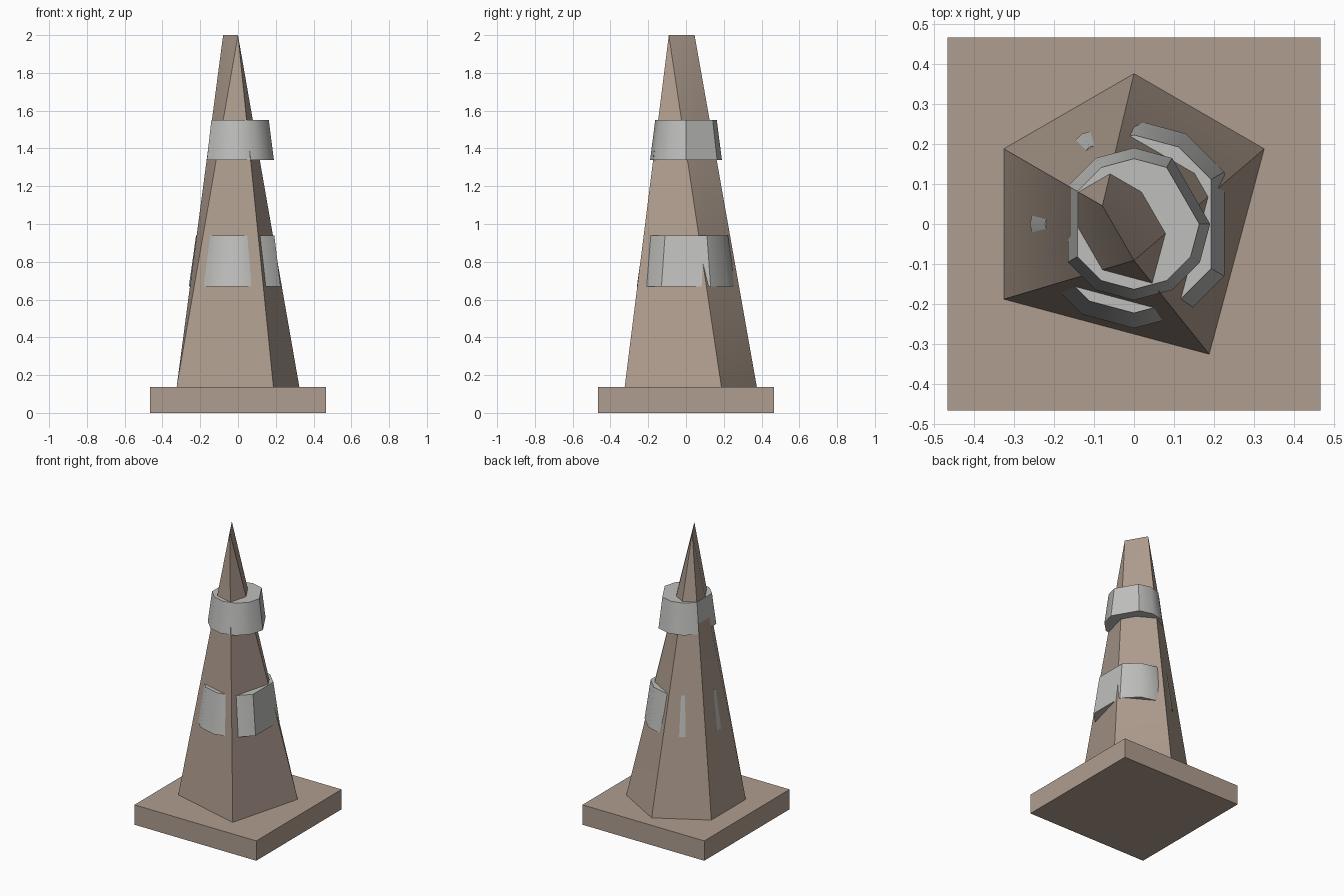
import bpy, bmesh, math

if "Cube" in bpy.data.objects:
    bpy.data.objects.remove(bpy.data.objects["Cube"], do_unlink=True)


def material(name, color):
    m = bpy.data.materials.new(name)
    m.use_nodes = True
    m.diffuse_color = color
    m.node_tree.nodes["Principled BSDF"].inputs["Base Color"].default_value = color
    return m


brown = material("dusty brown", (0.43, 0.34, 0.275, 1))
grey = material("pale grey", (0.52, 0.52, 0.51, 1))


def ring(radius, z, angles):
    return [(radius * math.cos(math.radians(a)), radius * math.sin(math.radians(a)), z)
            for a in angles]


def hull(name, points, mat):
    """Closed convex solid around the points, smooth across shallow edges."""
    bm = bmesh.new()
    for p in points:
        bm.verts.new(p)
    bmesh.ops.convex_hull(bm, input=bm.verts[:])
    bmesh.ops.dissolve_limit(bm, angle_limit=math.radians(1),
                             verts=bm.verts[:], edges=bm.edges[:])
    bmesh.ops.recalc_face_normals(bm, faces=bm.faces[:])
    mesh = bpy.data.meshes.new(name)
    bm.to_mesh(mesh)
    bm.free()
    mesh.materials.append(mat)
    ob = bpy.data.objects.new(name, mesh)
    bpy.context.collection.objects.link(ob)
    bpy.ops.object.select_all(action='DESELECT')
    ob.select_set(True)
    bpy.context.view_layer.objects.active = ob
    bpy.ops.object.shade_smooth_by_angle(angle=math.radians(31))
    return ob


# Square foot plate
square = (45, 135, 225, 315)
half = 0.465 * math.sqrt(2)
hull("base_plate", ring(half, 0, square) + ring(half, 0.137, square), brown)

# Cone body: five-cornered foot rising to a short ridge
hull("cone_body",
     ring(0.375, 0.137, (90, 30, -60, 210, 150)) + ring(0.091, 2.0, (-90, 150)), brown)

# Bands: twelve-step rings with some corners left out
twelve = range(0, 360, 30)
for name, r0, z0, r1, z1, skipped in (
        ("upper_band", 0.19, 1.34, 0.163, 1.55, (30, 180)),
        ("lower_band", 0.26, 0.67, 0.222, 0.94, (0,))):
    angles = [a for a in twelve if a not in skipped]
    hull(name, ring(r0, z0, angles) + ring(r1, z1, angles), grey)
